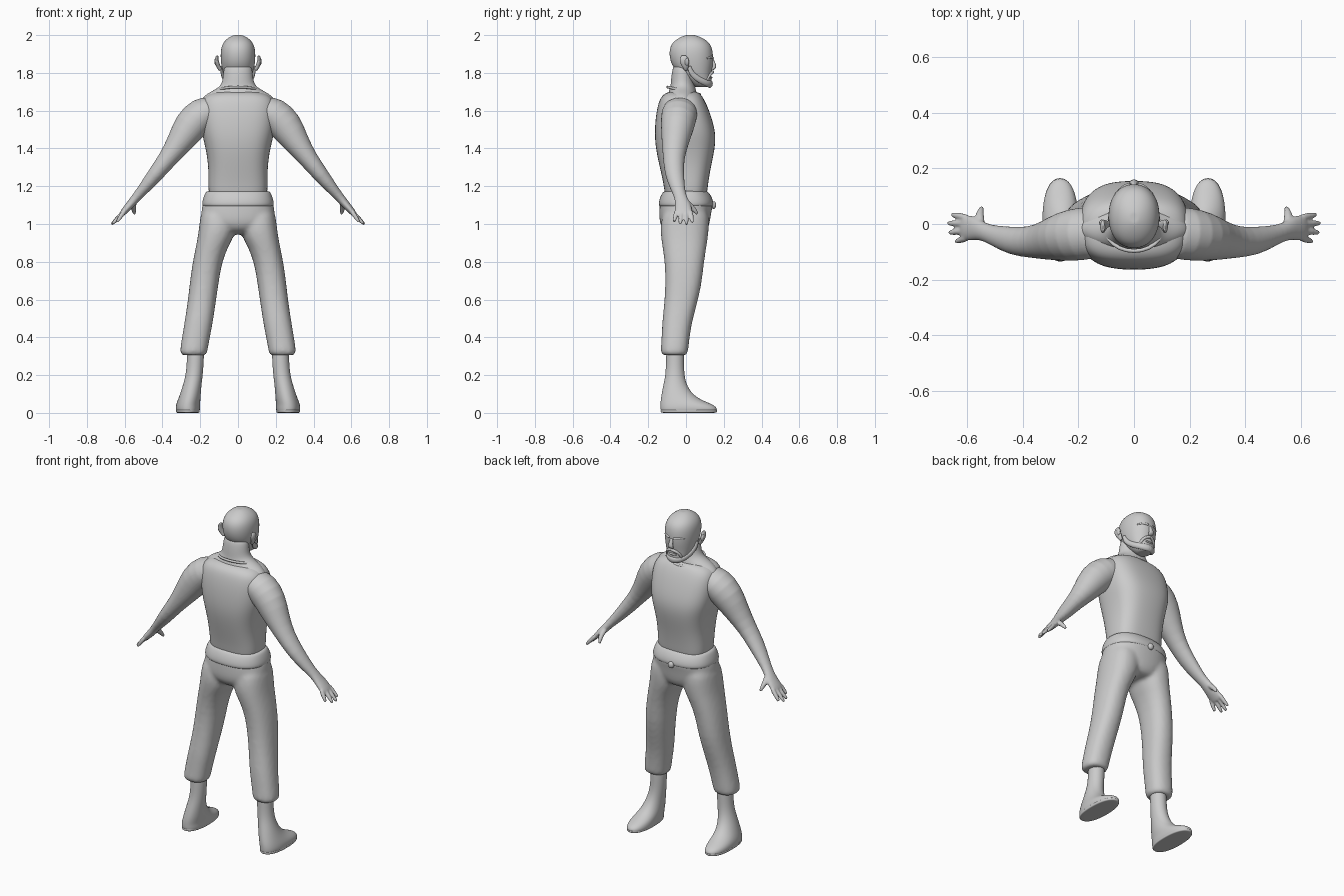
import bpy, bmesh, math
from mathutils import Vector

SEG = 20


def ring(c, u, v, n=2.0):
    """Superellipse cross-section around c, spanned by u and v."""
    pts = []
    for i in range(SEG):
        a = 2 * math.pi * i / SEG
        ca, sa = math.cos(a), math.sin(a)
        pts.append(c + u * math.copysign(abs(ca) ** (2 / n), ca)
                   + v * math.copysign(abs(sa) ** (2 / n), sa))
    return pts


def flat(z, x0, x1, y0, y1, n=2.3):
    """Horizontal cross-section from its x and y extents."""
    return ring(Vector(((x0 + x1) / 2, (y0 + y1) / 2, z)),
                Vector(((x1 - x0) / 2, 0, 0)), Vector((0, (y1 - y0) / 2, 0)), n)


def tube(stations, ref=(0, 1, 0)):
    """Cross-sections along a path of (x, y, z, thickness, width along ref)."""
    pts = [Vector(s[:3]) for s in stations]
    out = []
    for i, s in enumerate(stations):
        t = (pts[min(i + 1, len(pts) - 1)] - pts[max(i - 1, 0)]).normalized()
        v = Vector(ref)
        v = (v - t * v.dot(t)).normalized()
        out.append(ring(pts[i], v.cross(t) * s[3], v * s[4]))
    return out


def loft(name, *sections, mirror=False, voxel=0, smooth=0, sub=2):
    """Skin one or more lists of rings into one closed object."""
    bm = bmesh.new()
    for rings in sections:
        def shrink(r):
            c = sum(r, Vector()) / SEG
            return [c + (p - c) * 0.6 for p in r]
        rings = [shrink(rings[0])] + list(rings) + [shrink(rings[-1])]
        rows = [[bm.verts.new(p) for p in r] for r in rings]
        for a, b in zip(rows, rows[1:]):
            for i in range(SEG):
                j = (i + 1) % SEG
                bm.faces.new((a[i], a[j], b[j], b[i]))
        bm.faces.new(rows[0])
        bm.faces.new(rows[-1])
    bmesh.ops.recalc_face_normals(bm, faces=bm.faces)
    me = bpy.data.meshes.new(name)
    bm.to_mesh(me)
    bm.free()
    me.shade_smooth()
    ob = bpy.data.objects.new(name, me)
    bpy.context.collection.objects.link(ob)
    if sub:
        m = ob.modifiers.new("Subdivide", 'SUBSURF')
        m.levels = m.render_levels = sub
    if mirror:
        ob.modifiers.new("Mirror", 'MIRROR').use_mirror_merge = False
    if voxel:
        m = ob.modifiers.new("Blend", 'REMESH')
        m.mode, m.voxel_size, m.use_smooth_shade = 'VOXEL', voxel, True
        m = ob.modifiers.new("Smooth", 'SMOOTH')
        m.factor, m.iterations = 0.5, smooth
    return ob


def blob(name, loc, size, rot=(0, 0, 0), mirror=False):
    """Smooth ellipsoid with its transform baked in."""
    bpy.ops.mesh.primitive_uv_sphere_add(segments=24, ring_count=14, location=loc, rotation=rot)
    ob = bpy.context.object
    ob.name, ob.scale = name, size
    bpy.ops.object.transform_apply(location=True, rotation=True, scale=True)
    bpy.ops.object.shade_smooth()
    if mirror:
        ob.modifiers.new("Mirror", 'MIRROR').use_mirror_merge = False
    return ob


def centred(rows, n=2.3):
    return [flat(z, -rx, rx, y0, y1, n) for z, rx, y0, y1 in rows]


# shirt
loft("shirt", centred([
    (1.13, .155, -.11, .11), (1.20, .159, -.117, .116), (1.30, .157, -.14, .132),
    (1.40, .172, -.162, .155), (1.48, .194, -.168, .160), (1.57, .203, -.162, .135),
    (1.64, .200, -.148, .108), (1.68, .175, -.130, .085), (1.70, .120, -.095, .065)], 2.8))

# neck with sloping shoulders
loft("neck", centred([
    (1.62, .22, -.11, .07), (1.68, .185, -.10, .06), (1.705, .135, -.09, .055),
    (1.73, .092, -.082, .048), (1.77, .08, -.08, .04), (1.84, .076, -.07, .04)], 2))

# shirt collar
collar = [(.105 * math.cos(a), -.012 + .085 * math.sin(a), 1.705 - .02 * math.sin(a), .007, .007)
          for a in [2 * math.pi * i / 24 for i in range(25)]]
loft("collar", tube(collar, (0, 0, 1)), sub=0)

# head
loft("head", centred([
    (1.725, .035, .045, .125), (1.745, .06, .02, .138), (1.785, .078, -.03, .132),
    (1.83, .088, -.072, .142), (1.88, .094, -.089, .146), (1.93, .092, -.089, .141),
    (1.965, .077, -.07, .122), (1.99, .048, -.03, .08), (2.0, .02, 0, .045)], 2.15))

# face details
loft("nose", tube([(0, .136, 1.875, .008, .009), (0, .148, 1.85, .009, .011),
                   (0, .152, 1.828, .012, .018), (0, .138, 1.818, .006, .014)], (1, 0, 0)))
blob("eye", (.038, .116, 1.862), (.017, .014, .011), mirror=True)
loft("eyebrow", tube([(.014, .143, 1.878, .006, .006), (.04, .134, 1.886, .007, .007),
                      (.068, .107, 1.876, .004, .004)], (0, 0, 1)), mirror=True)
loft("moustache", tube([(-.002, .143, 1.806, .008, .008), (.025, .136, 1.801, .009, .009),
                        (.043, .120, 1.782, .008, .008), (.048, .112, 1.76, .006, .008)],
                       (0, .3, 1)), mirror=True)
blob("lower_lip", (0, .128, 1.776), (.026, .012, .007))
loft("beard", tube([(.089, .018, 1.835, .006, .010), (.085, .025, 1.80, .008, .014),
                    (.070, .065, 1.765, .012, .017), (.045, .112, 1.745, .014, .018),
                    (.015, .127, 1.740, .014, .020), (-.004, .129, 1.740, .014, .020)],
                   (0, .2, 1)), mirror=True)

# ears
loft("ear", tube([(.092, 0, 1.815, .010, .010), (.104, -.002, 1.832, .011, .016),
                  (.112, -.008, 1.86, .011, .026), (.113, -.012, 1.88, .009, .022),
                  (.108, -.012, 1.892, .005, .012)]), mirror=True)
blob("ear_hollow", (.116, .004, 1.858), (.009, .012, .02), (0, .1, 0), mirror=True)

# arms with hands, blended into one skin
arm = tube([
    (.12, -.03, 1.605, .075, .09), (.19, -.035, 1.585, .095, .098),
    (.255, -.045, 1.52, .093, .090), (.31, -.058, 1.43, .069, .072),
    (.372, -.066, 1.345, .050, .056), (.435, -.062, 1.265, .043, .052),
    (.50, -.043, 1.185, .031, .038), (.54, -.028, 1.14, .024, .031),
    (.572, -.016, 1.10, .022, .043), (.605, -.013, 1.065, .018, .048),
    (.618, -.013, 1.048, .013, .044)])
fingers = []
for y0, y1, x1, z1 in [(-.050, -.063, .640, 1.012), (-.024, -.031, .665, 1.0),
                       (.001, .003, .669, .998), (.023, .034, .655, 1.008)]:
    a, b = Vector((.602, y0, 1.068)), Vector((x1, y1, z1))
    path = [a.lerp(b, k) for k in (0, .35, .7, 1)]
    fingers.append(tube([(*p, r, r) for p, r in zip(path, (.0125, .0125, .011, .008))]))
thumb = tube([(.553, -.005, 1.122, .015, .018), (.556, .025, 1.095, .015, .017),
              (.552, .046, 1.073, .012, .012), (.547, .060, 1.052, .008, .008)], (1, 0, 0))
loft("arm", arm, *fingers, thumb, mirror=True, voxel=.0055, smooth=3, sub=1)

# trousers: hips and legs blended together
hips = centred([
    (1.165, .170, -.118, .115), (1.155, .178, -.130, .130), (1.11, .188, -.142, .150),
    (1.08, .195, -.142, .138), (1.02, .203, -.145, .13), (.975, .16, -.13, .12),
    (.945, .08, -.085, .095)], 2.3)
leg = [flat(*r) for r in [
    (1.08, .01, .195, -.12, .12), (1.0, .008, .205, -.137, .125), (.93, .02, .214, -.135, .118),
    (.87, .058, .226, -.124, .108), (.78, .088, .244, -.112, .094), (.68, .103, .257, -.110, .084),
    (.58, .118, .268, -.116, .060), (.48, .132, .284, -.127, .032), (.40, .148, .297, -.130, .020),
    (.345, .158, .306, -.134, .014), (.315, .163, .308, -.134, .010), (.305, .172, .296, -.122, .0)]]
loft("trousers", hips, leg, mirror=True, voxel=.011, smooth=5, sub=1)

# waistband roll and front button
loft("waistband", centred([
    (1.175, .160, -.112, .108), (1.170, .174, -.124, .120), (1.14, .186, -.140, .140),
    (1.11, .193, -.147, .148), (1.095, .190, -.144, .144), (1.09, .175, -.13, .13)], 2.4))
blob("waist_button", (0, .146, 1.10), (.018, .014, .02))

# boots
loft("boot", [flat(*r) for r in [
    (.002, .208, .322, -.128, .155, 2.3), (.006, .203, .327, -.134, .163, 2.3),
    (.022, .200, .331, -.137, .168, 2.3), (.042, .200, .329, -.137, .150, 2.2),
    (.062, .199, .322, -.136, .098, 2.1), (.09, .197, .311, -.132, .044, 2.0),
    (.14, .194, .294, -.122, .006, 2.0), (.20, .186, .277, -.109, -.009, 2.0),
    (.27, .181, .271, -.106, -.010, 2.0), (.35, .178, .270, -.105, -.010, 2.0)]], mirror=True)
loft("sole", [flat(*r) for r in [
    (0, .208, .324, -.130, .158), (.003, .203, .329, -.136, .166),
    (.014, .202, .330, -.137, .168), (.017, .206, .326, -.133, .162)]], mirror=True)
